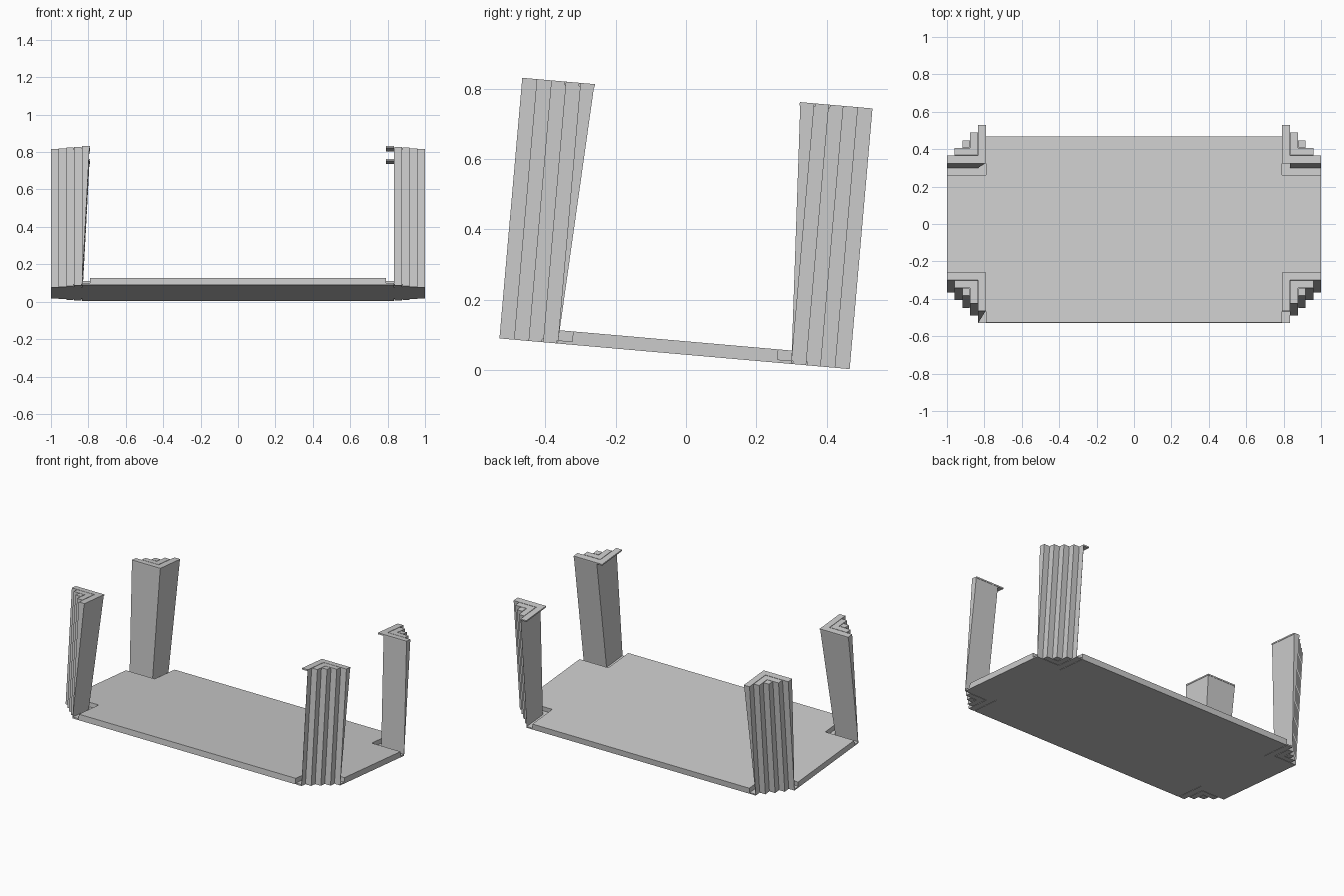
import bpy, bmesh, math
from mathutils import Matrix

cube = bpy.data.objects.get("Cube")
if cube:
    bpy.data.objects.remove(cube, do_unlink=True)

# Single grey finish
grey = bpy.data.materials.new("plain_grey")
grey.use_nodes = True
colour = (0.6, 0.6, 0.6, 1)
grey.diffuse_color = colour
grey.node_tree.nodes["Principled BSDF"].inputs["Base Color"].default_value = colour

# The whole piece leans five degrees, resting on its back edge
TILT = Matrix.Translation((0, -0.0325, 0.0465)) @ Matrix.Rotation(math.radians(-5), 4, 'X')
HALF_X, HALF_Y = 1.0, 0.5
SLAB = 0.038          # slab thickness
HEIGHT = 0.744        # overall leg height
CAP = 0.009           # end plate thickness
C = 0.0415            # width of one pleat


def loft(bm, low, high, z0, z1):
    """Join two outlines with the same point count into a closed solid."""
    a = [bm.verts.new((x, y, z0)) for x, y in low]
    b = [bm.verts.new((x, y, z1)) for x, y in high]
    n = len(a)
    bm.faces.new(a[::-1])
    bm.faces.new(b)
    for i in range(n):
        j = (i + 1) % n
        bm.faces.new((a[i], a[j], b[j], b[i]))


def finish(bm, name):
    bmesh.ops.recalc_face_normals(bm, faces=bm.faces)
    mesh = bpy.data.meshes.new(name)
    bm.to_mesh(mesh)
    bm.free()
    mesh.materials.append(grey)
    obj = bpy.data.objects.new(name, mesh)
    obj.matrix_world = TILT
    bpy.context.collection.objects.link(obj)


def staircase(u_in, v_in):
    """Stepped corner outline, measured inwards from the outer corner."""
    pts = [(u_in, v_in), (u_in, 0)]
    for i in range(4):
        pts += [((4 - i) * C, i * C), ((4 - i) * C, (i + 1) * C)]
    return pts + [(0, 4 * C), (0, v_in)]


def ring(k):
    """One of the nested L outlines on the leg ends."""
    g = 0.003 if k else 0
    a, e = (5 - k) * C - g, k * C
    if k == 2:
        return [(a, a), (a, e), (e, e), (e, a)]
    return [(a, a), (a, e), (a + g - C, e), (a + g - C, a + g - C), (e, a + g - C), (e, a)]


# Slab with its four corners notched
nx, ny = 0.79, 0.293
quarter = [(HALF_X, ny), (nx, ny), (nx, HALF_Y)]
outline = []
for sx, sy, flip in ((1, 1, 0), (-1, 1, 1), (-1, -1, 0), (1, -1, 1)):
    pts = [(sx * x, sy * y) for x, y in quarter]
    outline += pts[::-1] if flip else pts
bm = bmesh.new()
loft(bm, outline, outline, 0, SLAB)
finish(bm, "slab")

# Pleated corner legs with nested end plates
for sx, side in ((1, "left"), (-1, "right")):
    for sy, end in ((-1, "front"), (1, "back")):
        def place(pts):
            return [(sx * (HALF_X - u), sy * (HALF_Y - v)) for u, v in pts]

        thin, wide = 4 * C + 0.001, 5 * C - 0.002
        low = staircase(thin, thin)
        high = staircase(thin if sx > 0 else wide, wide)
        bm = bmesh.new()
        loft(bm, place(low), place(high), CAP, HEIGHT - CAP)
        finish(bm, f"{end}_{side}_leg")

        for z, where in ((0, "foot"), (HEIGHT - CAP, "top")):
            bm = bmesh.new()
            for k in range(3):
                loft(bm, place(ring(k)), place(ring(k)), z, z + CAP)
            finish(bm, f"{end}_{side}_{where}_plate")
